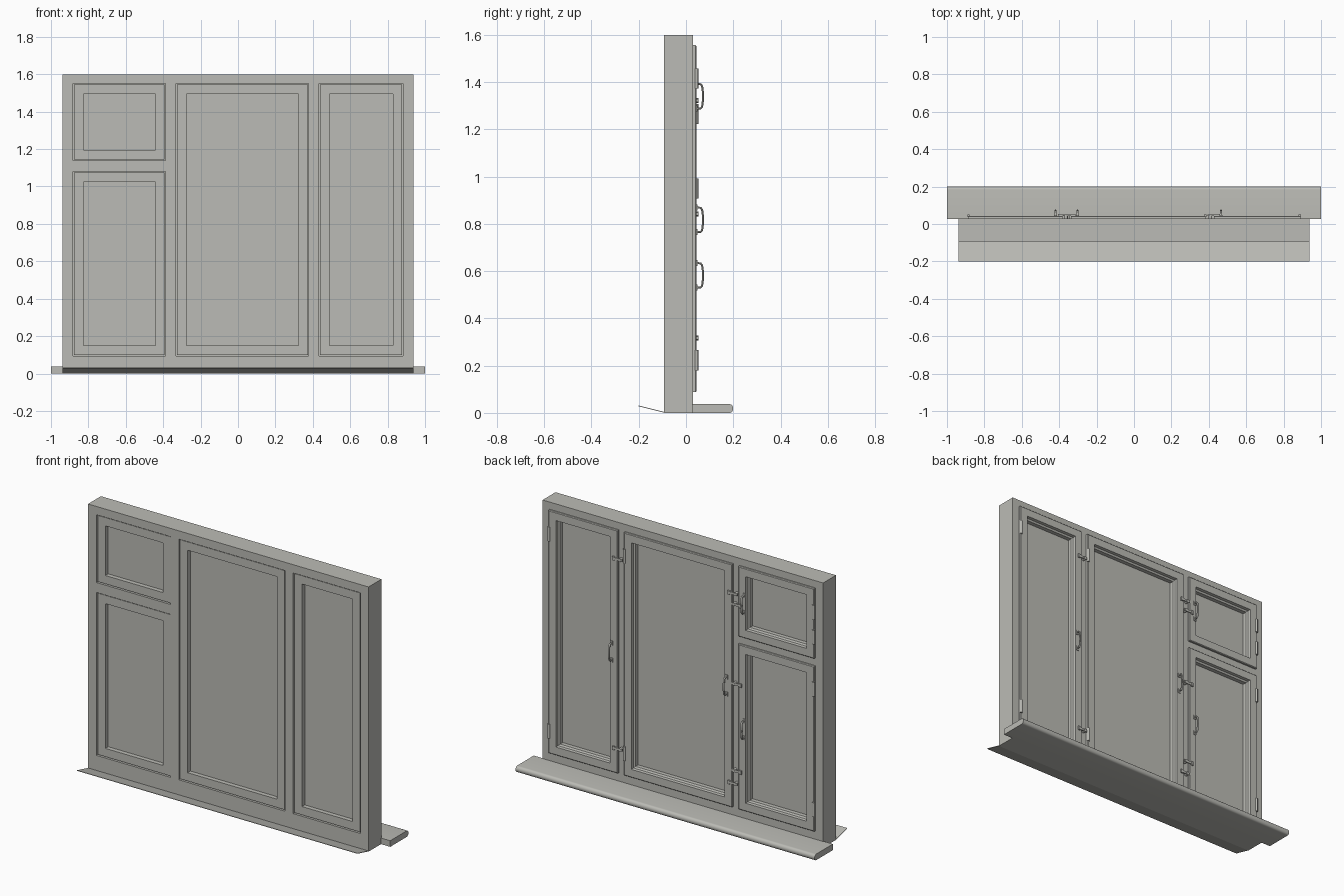
import bpy, bmesh, math
from mathutils import Matrix, Vector

if "Cube" in bpy.data.objects:
    bpy.data.objects.remove(bpy.data.objects["Cube"])

paint = bpy.data.materials.new("warm_grey")
paint.diffuse_color = (0.50, 0.50, 0.465, 1)
paint.use_nodes = True
paint.node_tree.nodes["Principled BSDF"].inputs["Base Color"].default_value = paint.diffuse_color


def finish(bm, name, smooth=False):
    bmesh.ops.recalc_face_normals(bm, faces=bm.faces)
    me = bpy.data.meshes.new(name)
    bm.to_mesh(me)
    bm.free()
    me.materials.append(paint)
    ob = bpy.data.objects.new(name, me)
    bpy.context.collection.objects.link(ob)
    if smooth:
        bpy.ops.object.select_all(action='DESELECT')
        ob.select_set(True)
        bpy.context.view_layer.objects.active = ob
        bpy.ops.object.shade_smooth_by_angle(angle=math.radians(35))
    return ob


def add_box(bm, x0, x1, y0, y1, z0, z1):
    m = Matrix.Translation(((x0 + x1) / 2, (y0 + y1) / 2, (z0 + z1) / 2))
    bmesh.ops.create_cube(bm, size=1, matrix=m @ Matrix.Diagonal((x1 - x0, y1 - y0, z1 - z0, 1)))


def add_cylinder(bm, centre, r, length, axis='Z', n=16):
    rot = Matrix.Rotation(math.pi / 2, 4, 'X') if axis == 'Y' else Matrix()
    bmesh.ops.create_cone(bm, cap_ends=True, segments=n, radius1=r, radius2=r, depth=length,
                          matrix=Matrix.Translation(centre) @ rot)


def extrude_x(name, profile, x0, x1, smooth=False):
    """Closed (y, z) profile run along x."""
    bm = bmesh.new()
    a = [bm.verts.new((x0, y, z)) for y, z in profile]
    b = [bm.verts.new((x1, y, z)) for y, z in profile]
    n = len(profile)
    for i in range(n):
        j = (i + 1) % n
        bm.faces.new((a[i], a[j], b[j], b[i]))
    bm.faces.new(a)
    bm.faces.new(b)
    return finish(bm, name, smooth)


# sashes: x0, x1, z0, z1
SASHES = {
    "vent": (-0.876, -0.392, 1.145, 1.545),
    "left": (-0.876, -0.392, 0.10, 1.075),
    "middle": (-0.326, 0.373, 0.10, 1.545),
    "right": (0.439, 0.878, 0.10, 1.545),
}
FRONT, BACK, GAP = -0.093, 0.03, 0.005

# outer frame: one grid with the openings left out, then thickened
holes = [(a - GAP, b + GAP, c - GAP, d + GAP) for a, b, c, d in SASHES.values()]
xs = sorted({-0.938, 0.938} | {v for h in holes for v in h[:2]})
zs = sorted({0.0, 1.6} | {v for h in holes for v in h[2:]})
bm = bmesh.new()
grid = [[bm.verts.new((x, FRONT, z)) for z in zs] for x in xs]
for i in range(len(xs) - 1):
    for j in range(len(zs) - 1):
        cx, cz = (xs[i] + xs[i + 1]) / 2, (zs[j] + zs[j + 1]) / 2
        if not any(a < cx < b and c < cz < d for a, b, c, d in holes):
            bm.faces.new((grid[i][j], grid[i + 1][j], grid[i + 1][j + 1], grid[i][j + 1]))
bmesh.ops.delete(bm, geom=[v for v in bm.verts if not v.link_faces], context='VERTS')
ext = bmesh.ops.extrude_face_region(bm, geom=bm.faces[:], use_keep_orig=True)
for v in ext["geom"]:
    if isinstance(v, bmesh.types.BMVert):
        v.co.y = BACK
bmesh.ops.dissolve_limit(bm, angle_limit=0.01, verts=bm.verts[:], edges=bm.edges[:])
finish(bm, "window_frame")

# sash section as (inset, y): overlapping lip, inner bead step, plain front
SECTION = [(-0.012, 0.0305), (-0.012, 0.040), (-0.008, 0.044), (0.038, 0.044), (0.040, 0.026),
           (0.050, 0.020), (0.050, -0.087), (0, -0.087), (0, 0.0305)]
for name, (x0, x1, z0, z1) in SASHES.items():
    bm = bmesh.new()
    loops = [[bm.verts.new(p) for p in ((x0 + t, y, z0 + t), (x1 - t, y, z0 + t),
                                        (x1 - t, y, z1 - t), (x0 + t, y, z1 - t))]
             for t, y in SECTION]
    for k, loop in enumerate(loops):
        nxt = loops[(k + 1) % len(loops)]
        for c in range(4):
            d = (c + 1) % 4
            bm.faces.new((loop[c], loop[d], nxt[d], nxt[c]))
    finish(bm, name + "_sash")
    # glazing
    bm = bmesh.new()
    add_box(bm, x0 + 0.049, x1 - 0.049, -0.06, -0.005, z0 + 0.049, z1 - 0.049)
    finish(bm, name + "_glass")

# hinges
HINGES = [("vent", -0.884, 1.415), ("vent", -0.884, 1.265), ("left", -0.884, 0.95), ("left", -0.884, 0.223),
          ("middle", 0.381, 1.415), ("middle", 0.381, 0.223), ("right", 0.886, 1.415), ("right", 0.886, 0.223)]
for name, x, z in HINGES:
    bm = bmesh.new()
    add_cylinder(bm, (x, 0.044, z), 0.008, 0.086)
    finish(bm, name + "_hinge", True)

# locking cams: a bar across the gap, held on a post, with a roller end
CAMS = [("vent", -0.372, 1.322, -1), ("left", -0.372, 0.842, -1), ("left", -0.372, 0.317, -1),
        ("middle", -0.346, 1.385, 1), ("middle", -0.346, 0.238, 1),
        ("right", 0.426, 1.385, 1), ("right", 0.426, 0.238, 1)]
for name, x, z, side in CAMS:
    bm = bmesh.new()
    add_box(bm, x - 0.032, x + 0.032, 0.0435, 0.050, z - 0.007, z + 0.007)
    add_cylinder(bm, (x - side * 0.018, 0.040, z), 0.010, 0.024, 'Y')
    add_box(bm, x + side * 0.026 - 0.007, x + side * 0.026 + 0.007, 0.042, 0.053, z - 0.011, z + 0.011)
    finish(bm, name + "_lock", True)

# pull handles: two feet and a bowed grip swept along a path
HANDLES = [("vent", -0.42, 1.34), ("left", -0.42, 0.582), ("middle", -0.302, 0.817), ("right", 0.465, 0.817)]
PATH = [(0.044, -0.052), (0.062, -0.051), (0.068, -0.044), (0.071, -0.022), (0.072, 0),
        (0.071, 0.022), (0.068, 0.044), (0.062, 0.051), (0.044, 0.052)]
for name, x, z in HANDLES:
    bm = bmesh.new()
    rings = []
    for i, (y, h) in enumerate(PATH):
        p, q = PATH[max(i - 1, 0)], PATH[min(i + 1, len(PATH) - 1)]
        t = Vector((0, q[0] - p[0], q[1] - p[1])).normalized()
        side = Vector((1, 0, 0))
        up = t.cross(side)
        rings.append([bm.verts.new(Vector((x, y, z + h)) + side * 0.006 * math.cos(a) + up * 0.0045 * math.sin(a))
                      for a in (k * math.tau / 10 for k in range(10))])
    for r, s in zip(rings, rings[1:]):
        for k in range(10):
            m = (k + 1) % 10
            bm.faces.new((r[k], r[m], s[m], s[k]))
    bm.faces.new(rings[0])
    bm.faces.new(rings[-1])
    for s in (-1, 1):
        add_box(bm, x - 0.009, x + 0.009, 0.0435, 0.049, z + s * 0.052 - 0.013, z + s * 0.052 + 0.013)
    finish(bm, name + "_handle", True)

# inner sill board with a rounded nose
H, R = 0.037, 0.0165
nose = [(0.2 - R + R * math.sin(a), H / 2 - (H / 2) * math.cos(a)) for a in (k * math.pi / 12 for k in range(13))]
extrude_x("inner_sill", [(0.026, 0.0)] + nose + [(0.026, H)], -1.0, 1.0, True)

# thin outer drip sheet
extrude_x("outer_drip_sheet", [(-0.092, 0.001), (-0.2, 0.028), (-0.2, 0.031), (-0.092, 0.004)], -0.938, 0.938)
